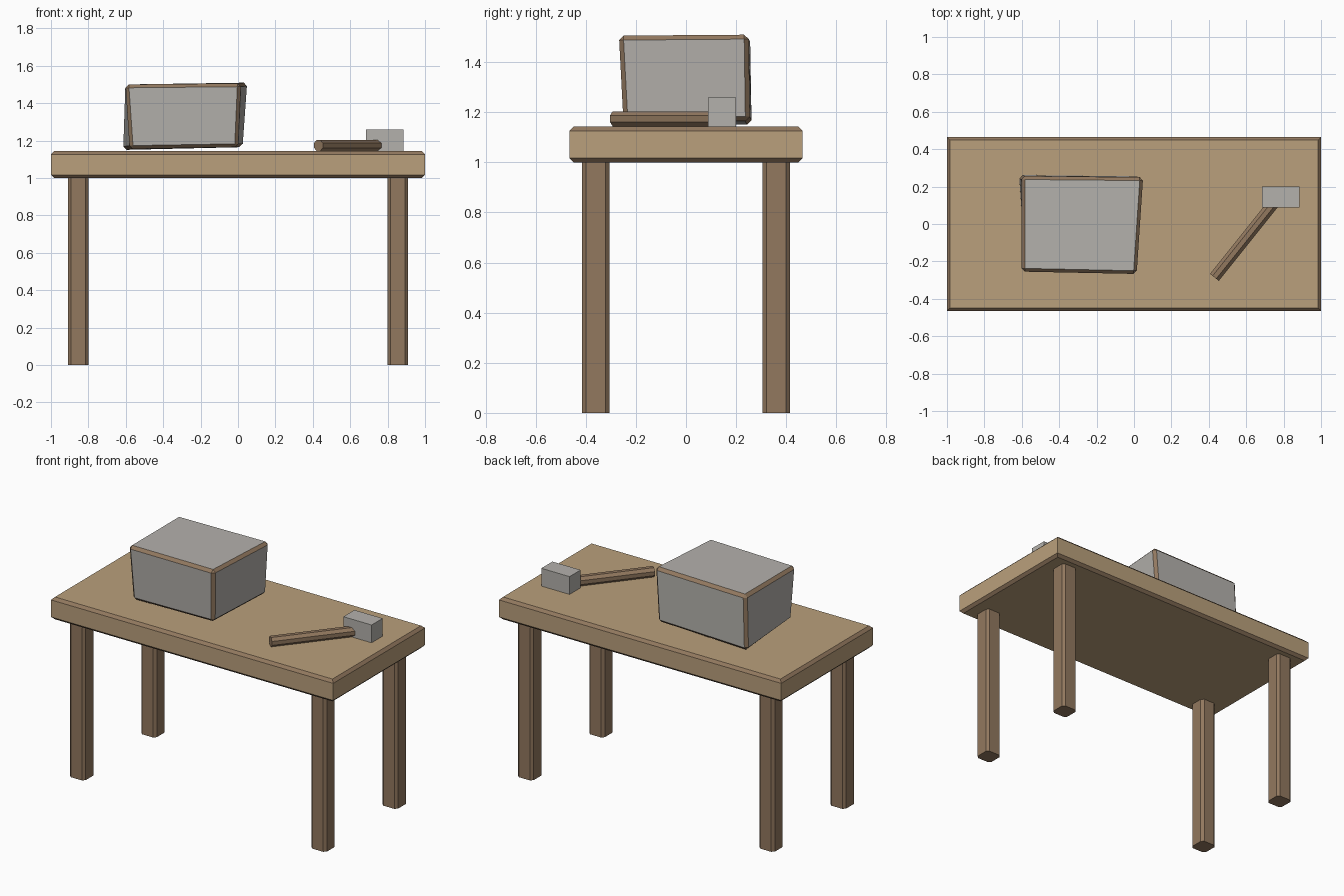
import bpy
import bmesh
import math
from mathutils import Vector

cube = bpy.data.objects.get("Cube")
if cube:
    bpy.data.objects.remove(cube, do_unlink=True)


def make_material(name, colour):
    mat = bpy.data.materials.new(name)
    mat.use_nodes = True
    mat.diffuse_color = (*colour, 1)
    mat.node_tree.nodes["Principled BSDF"].inputs["Base Color"].default_value = (*colour, 1)
    return mat


tan = make_material("light wood", (0.49, 0.35, 0.20))
brown = make_material("dark wood", (0.287, 0.188, 0.114))
grey = make_material("grey metal", (0.456, 0.44, 0.413))


def chamfered_block(name, low, high, mats, bevel=0, pick=lambda e: True, corners=None):
    """Box from low to high; picked edges are chamfered in the second material."""
    bm = bmesh.new()
    bmesh.ops.create_cube(bm, size=2)
    for v in bm.verts:
        key = tuple(int(c > 0) for c in v.co)
        if corners:
            v.co = corners[key]
        else:
            v.co = [(low, high)[k][i] for i, k in enumerate(key)]
    if bevel:
        edges = [e for e in bm.edges if pick(e)]
        bmesh.ops.bevel(bm, geom=edges, offset=bevel, segments=1, profile=0.5,
                        affect='EDGES', material=len(mats) - 1)
    bmesh.ops.recalc_face_normals(bm, faces=bm.faces)
    mesh = bpy.data.meshes.new(name)
    bm.to_mesh(mesh)
    bm.free()
    for m in mats:
        mesh.materials.append(m)
    obj = bpy.data.objects.new(name, mesh)
    bpy.context.collection.objects.link(obj)
    return obj


def is_vertical(edge):
    a, b = edge.verts
    return abs(a.co.z - b.co.z) > 0.9 * edge.calc_length()


# Table top with dark chamfers around the upper and lower rims
chamfered_block("table_top", (-1, -0.465, 1.0), (1, 0.465, 1.143), [tan, brown],
                0.017, lambda e: not is_vertical(e))

# Four legs with chamfered uprights
for depth, sy in (("front", -1), ("back", 1)):
    for side, sx in (("right", -1), ("left", 1)):
        x, y = 0.855 * sx, 0.36 * sy
        chamfered_block(f"{depth}_{side}_leg", (x - 0.055, y - 0.055, 0),
                        (x + 0.055, y + 0.055, 1.0), [brown], 0.016, is_vertical)

# Slightly skewed anvil block with dark edge strips
block_corners = {
    (0, 0, 0): (-0.578, -0.245, 1.155), (1, 0, 0): (0.0, -0.25, 1.165),
    (0, 1, 0): (-0.615, 0.262, 1.15), (1, 1, 0): (0.025, 0.255, 1.165),
    (0, 0, 1): (-0.602, -0.255, 1.50), (1, 0, 1): (0.015, -0.268, 1.506),
    (0, 1, 1): (-0.602, 0.256, 1.50), (1, 1, 1): (0.05, 0.25, 1.51),
}
chamfered_block("anvil_block", None, None, [grey, brown], 0.018, corners=block_corners)

# Hammer: octagonal handle lying on the table, plain block head
start, end = Vector((0.43, -0.285, 1.174)), Vector((0.752, 0.117, 1.174))
axis = end - start
bpy.ops.mesh.primitive_cylinder_add(vertices=8, radius=0.03 / math.cos(math.pi / 8),
                                    depth=axis.length)
handle = bpy.context.object
handle.name = "hammer_handle"
# Roll so that a flat side faces up
for v in handle.data.vertices:
    c, s = math.cos(math.pi / 8), math.sin(math.pi / 8)
    v.co = (c * v.co.x - s * v.co.y, s * v.co.x + c * v.co.y, v.co.z)
handle.location = (start + end) / 2
handle.rotation_euler = axis.to_track_quat('Z', 'Y').to_euler()
handle.data.materials.append(brown)

chamfered_block("hammer_head", (0.685, 0.088, 1.144), (0.885, 0.2, 1.258), [grey])
